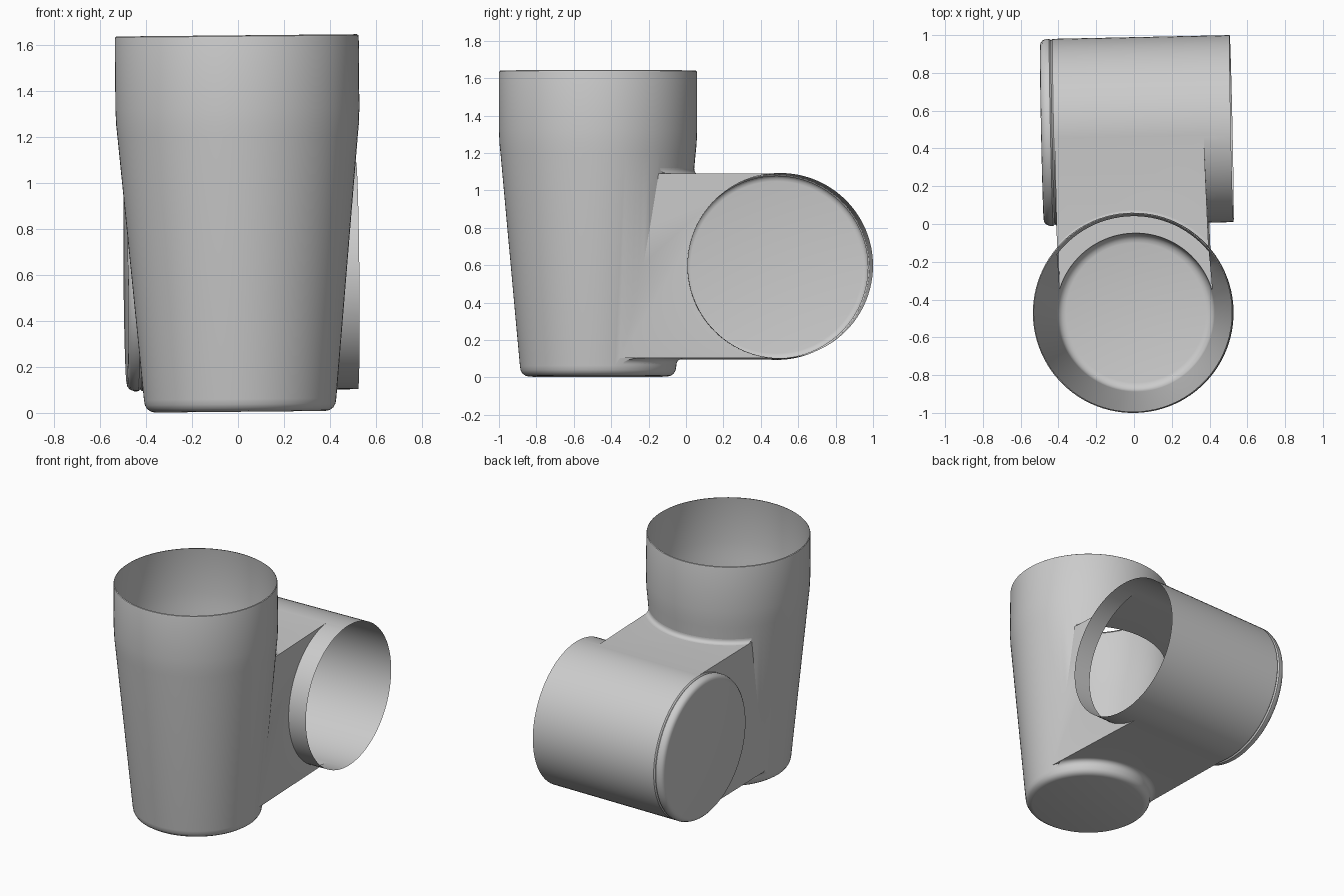
import bpy, bmesh
from math import pi, sin, cos, asin, radians
from mathutils import Matrix, Vector

SEGMENTS = 96
CUP_Y = -0.47
TUBE_Y, TUBE_Z, TUBE_R = 0.494, 0.593, 0.495
WEB_HALF = 0.493          # slightly under the tube radius
LEAN = Matrix.Rotation(radians(1.2), 4, 'Z') @ Matrix.Rotation(radians(-0.54), 4, 'Y')

old = bpy.data.objects.get("Cube")
if old:
    bpy.data.objects.remove(old, do_unlink=True)

grey = bpy.data.materials.new("plain grey")
grey.use_nodes = True
grey.diffuse_color = (0.6, 0.6, 0.6, 1)
grey.node_tree.nodes["Principled BSDF"].inputs["Base Color"].default_value = (0.6, 0.6, 0.6, 1)


def finish(name, bm, recalc=True):
    if recalc:
        bmesh.ops.recalc_face_normals(bm, faces=bm.faces[:])
    mesh = bpy.data.meshes.new(name)
    bm.to_mesh(mesh)
    bm.free()
    mesh.materials.append(grey)
    obj = bpy.data.objects.new(name, mesh)
    bpy.context.collection.objects.link(obj)
    return obj


def lathe(name, profile, matrix):
    """Closed solid of revolution from (radius, height) points."""
    bm = bmesh.new()
    rings = [[bm.verts.new((r * cos(2 * pi * i / SEGMENTS), r * sin(2 * pi * i / SEGMENTS), h))
              for i in range(SEGMENTS)] for r, h in profile]
    for a, b in zip(rings, rings[1:]):
        for i in range(SEGMENTS):
            j = (i + 1) % SEGMENTS
            bm.faces.new((a[i], a[j], b[j], b[i]))
    bm.faces.new(rings[0])
    bm.faces.new(rings[-1])
    bm.transform(matrix)
    return finish(name, bm)


def activate(obj):
    bpy.ops.object.select_all(action='DESELECT')
    obj.select_set(True)
    bpy.context.view_layer.objects.active = obj


def union(target, other):
    mod = target.modifiers.new("union", 'BOOLEAN')
    mod.operation, mod.solver, mod.object = 'UNION', 'EXACT', other
    activate(target)
    bpy.ops.object.modifier_apply(modifier=mod.name)
    bpy.data.objects.remove(other, do_unlink=True)


# Tapered upright cup with a rounded foot and straight collar
cup = lathe("hollow_body", [
    (0.37, 0.005), (0.388, 0.009), (0.404, 0.02), (0.414, 0.037), (0.418, 0.06),
    (0.522, 1.2), (0.527, 1.25), (0.53, 1.32), (0.53, 1.628), (0.528, 1.636), (0.523, 1.64)],
    Matrix.Translation((0, CUP_Y, 0)))

# Sideways tube with a rounded, grooved closed end
tube = lathe("side_tube", [
    (0.46, -0.472), (0.475, -0.469), (0.487, -0.459), (TUBE_R, -0.44), (TUBE_R, -0.422),
    (0.487, -0.413), (TUBE_R, -0.405), (TUBE_R, 0.533)],
    Matrix.Translation((0, TUBE_Y, TUBE_Z)) @ Matrix.Rotation(pi / 2, 4, 'Y'))

# Block joining cup and tube, narrowing a little on one side
bm = bmesh.new()
bmesh.ops.create_cube(bm, size=2)
for v in bm.verts:
    back = v.co.y > 0
    x = -0.4 if v.co.x < 0 else (0.388 if back else 0.41)
    v.co = Vector((x, TUBE_Y if back else CUP_Y + 0.01, TUBE_Z + WEB_HALF * v.co.z))
web = finish("joining_block", bm)

union(cup, tube)
union(cup, web)

# Open the cup mouth and the free end of the tube
bm = bmesh.new()
bm.from_mesh(cup.data)
mouths = [f for f in bm.faces
          if all(v.co.z > 1.638 for v in f.verts) or all(v.co.x > 0.5325 for v in f.verts)]
bmesh.ops.delete(bm, geom=mouths, context='FACES')
bm.to_mesh(cup.data)
bm.free()


def fillet(name, z0, side, size=0.03, steps=6, count=40):
    """Concave strip where the block meets the cup wall."""
    bm = bmesh.new()
    rows = []
    for k in range(steps + 1):
        a = pi / 2 * k / steps
        z = z0 + side * size * (1 - cos(a))
        wall = 0.418 + (z - 0.06) * 0.0912
        r = wall + size * (1 - sin(a))
        limit = asin(0.4 / r)
        angles = [limit * (2 * i / count - 1) for i in range(count + 1)]
        rows.append([bm.verts.new((r * sin(t), CUP_Y + r * cos(t), z)) for t in angles])
    for a, b in zip(rows, rows[1:]):
        for i in range(count):
            bm.faces.new((a[i], a[i + 1], b[i + 1], b[i]))
    bm.normal_update()
    if sum(f.normal.z for f in bm.faces) * side < 0:
        bmesh.ops.reverse_faces(bm, faces=bm.faces[:])
    return finish(name, bm, recalc=False)


parts = [cup,
         fillet("upper_fillet", TUBE_Z + WEB_HALF, 1),
         fillet("lower_fillet", TUBE_Z - WEB_HALF, -1)]

# Slight lean of the whole model, then smooth shading
for obj in parts:
    obj.data.transform(LEAN)
    activate(obj)
    bpy.ops.object.shade_smooth_by_angle(angle=radians(30))
